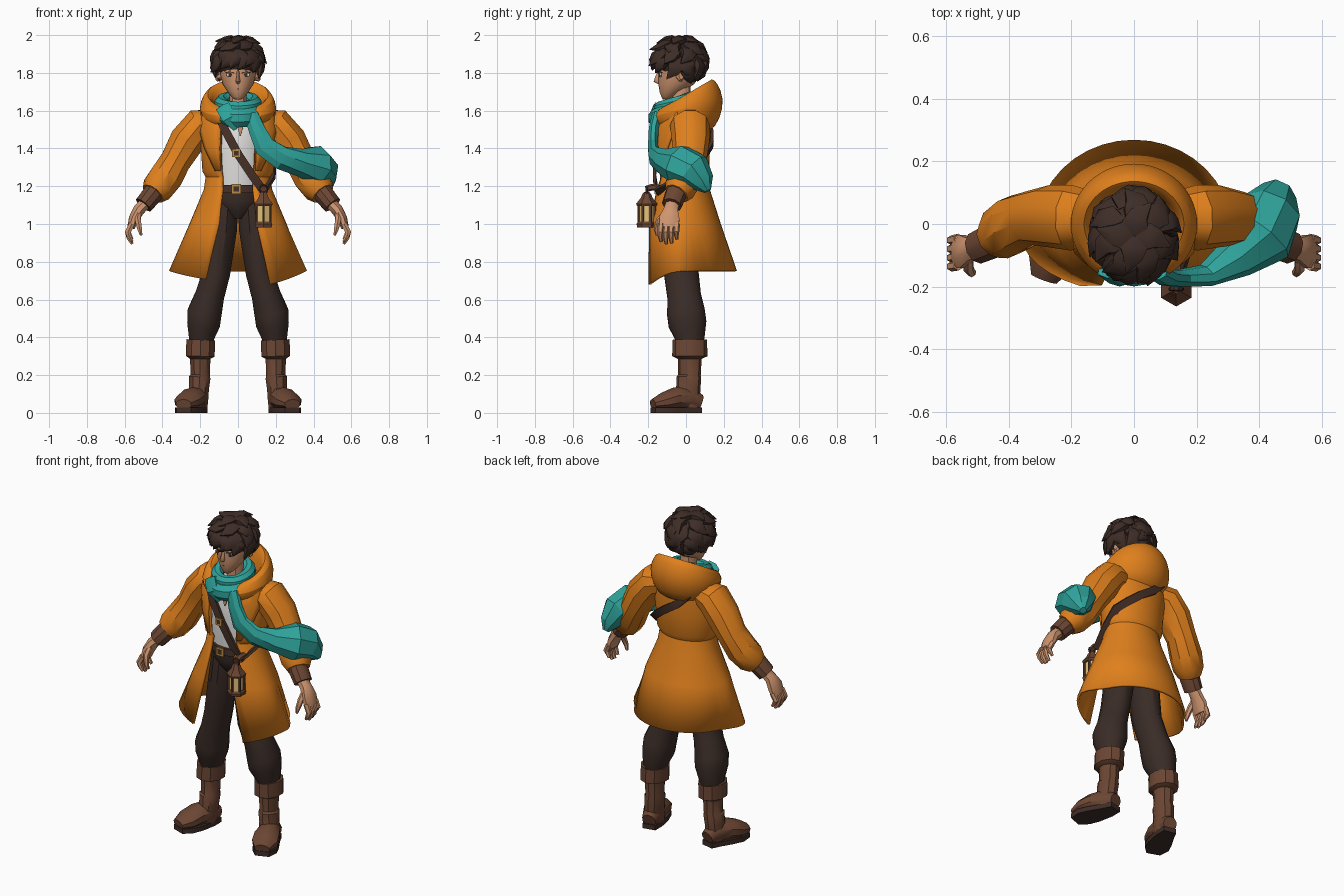
import bpy, bmesh, random
from math import sin, cos, pi, radians, asin
from mathutils import Vector

random.seed(11)
if "Cube" in bpy.data.objects:
    bpy.data.objects.remove(bpy.data.objects["Cube"])


def colour(name, *rgb):
    m = bpy.data.materials.new(name)
    m.use_nodes = True
    m.diffuse_color = (*rgb, 1)
    bsdf = m.node_tree.nodes["Principled BSDF"]
    bsdf.inputs["Base Color"].default_value = (*rgb, 1)
    bsdf.inputs["Roughness"].default_value = 0.8
    return m


ORANGE = colour("orange_cloth", .74, .215, .012)
TEAL = colour("teal_cloth", .028, .37, .33)
HAIR = colour("dark_hair", .048, .026, .02)
TROUSER = colour("dark_trousers", .042, .025, .02)
LEATHER = colour("brown_leather", .15, .062, .034)
STRAP = colour("dark_leather", .06, .03, .02)
SKIN = colour("skin", .62, .3, .16)
WHITE = colour("white_cloth", .74, .73, .71)
GOLD = colour("brass", .5, .27, .05)
GLOW = colour("lantern_glow", .85, .58, .2)


def surface(name, rows, mat, wrap=True, caps=True, loop=False, solid=0, smooth=0, angle=35):
    """Skin a list of equal rows of points."""
    bm = bmesh.new()
    grid = [[bm.verts.new(p) for p in row] for row in rows]
    n, m = len(grid), len(grid[0])
    for i in range(n if loop else n - 1):
        for j in range(m if wrap else m - 1):
            a, b = grid[i], grid[(i + 1) % n]
            k = (j + 1) % m
            bm.faces.new((a[j], a[k], b[k], b[j]))
    if wrap and caps and not loop:
        bm.faces.new(grid[0])
        bm.faces.new(grid[-1])
    bmesh.ops.recalc_face_normals(bm, faces=bm.faces)
    me = bpy.data.meshes.new(name)
    bm.to_mesh(me)
    bm.free()
    me.materials.append(mat)
    ob = bpy.data.objects.new(name, me)
    bpy.context.collection.objects.link(ob)
    if solid:
        mod = ob.modifiers.new("thickness", "SOLIDIFY")
        mod.thickness, mod.offset = solid, 0
    if smooth:
        ob.modifiers.new("smooth", "SUBSURF").levels = smooth
        ob.modifiers["smooth"].render_levels = smooth
    bpy.ops.object.select_all(action="DESELECT")
    ob.select_set(True)
    bpy.context.view_layer.objects.active = ob
    bpy.ops.object.shade_smooth_by_angle(angle=radians(angle))


def sweep(name, mat, stations, n=10, ref=(0, 1, 0), side=1, loop=False, **kw):
    """Sweep an ellipse along (x, y, z, half width, half depth along ref)."""
    pts = [Vector((s[0] * side, s[1], s[2])) for s in stations]
    last, rows = len(pts) - 1, []
    for i, (p, s) in enumerate(zip(pts, stations)):
        before = pts[i - 1] if loop or i else p
        after = pts[(i + 1) % len(pts)] if loop or i < last else p
        tan = (after - before).normalized()
        up = Vector(ref)
        up = (up - tan * up.dot(tan)).normalized()
        out = tan.cross(up)
        ang = [2 * pi * (j + .5) / n for j in range(n)]
        rows.append([p + out * s[3] * cos(a) + up * s[4] * sin(a) for a in ang])
    surface(name, rows, mat, loop=loop, **kw)


def stack(name, mat, rings, n=16, **kw):
    """Horizontal ellipses given as (z, rx, ry, cy)."""
    surface(name, [[(rx * sin(2 * pi * j / n), cy - ry * cos(2 * pi * j / n), z)
                    for j in range(n)] for z, rx, ry, cy in rings], mat, **kw)


def hoop(name, mat, cy, z, rx, ry, thick, tall, tilt=0, **kw):
    a = [2 * pi * i / 20 for i in range(20)]
    sweep(name, mat, [(rx * sin(t), cy - ry * cos(t), z - tilt * cos(t), thick, tall)
                      for t in a], ref=(0, 0, 1), loop=True, **kw)


# Coat: open-fronted shell, rows are (z, rx, front ry, back ry, cy, half gap)
COAT = [(1.625, .12, .08, .08, 0, .07), (1.59, .19, .115, .115, 0, .075), (1.5, .2, .145, .135, -.01, .085),
        (1.4, .19, .145, .135, -.015, .09), (1.28, .182, .135, .135, -.02, .085),
        (1.25, .165, .122, .122, -.02, .08), (1.18, .175, .145, .14, -.02, .08),
        (1.0, .25, .185, .197, -.02, .1), (.75, .36, .195, .283, -.02, .17)]


def coat_row(row, frac0, frac1, n, grow=0):
    z, rx, front, back, cy, gap = row
    t0 = asin(gap / rx)
    pts = []
    for j in range(n):
        t = t0 + (2 * pi - 2 * t0) * (frac0 + (frac1 - frac0) * j / (n - 1))
        ry = front if cos(t) > 0 else back
        dip = (.09 if t < pi else .055) * max(0, cos(t)) ** 2 if z < .8 else 0
        pinch = 1 - .15 * min(1, max(0, -2.5 * cos(t))) if z < .8 else 1
        pts.append(((rx + grow) * sin(t) * pinch, cy - (ry + grow) * cos(t), z - dip))
    return pts


surface("coat", [coat_row(r, 0, 1, 33) for r in COAT], ORANGE, wrap=False, solid=.014)
for label, flip in (("left", 0), ("right", 1)):
    rows = []
    for row, w in zip(COAT[:5], (.1, .15, .15, .1, .03)):
        rows.append(coat_row(row, abs(flip - w), flip, 5, .014))
    surface(label + "_lapel", rows, ORANGE, wrap=False, solid=.012)

# Hood lying behind the neck
hood = []
for i in range(25):
    t = radians(-155 + 310 * i / 24)
    back = (1 + cos(t)) / 2
    rim, f = 1.61 + .165 * back, .4 + .6 * back
    profile = [(.1, .07, 1.56), (.14, .115, rim - .03 * f), (.16, .135, rim), (.187, .168, rim - .025 * f),
               (.21, .203, rim - .11 * f), (.195, .187, rim - .21 * f), (.14, .125, rim - .31 * f)]
    hood.append([(rx * sin(t), ry * cos(t), z) for rx, ry, z in profile])
surface("hood", hood, ORANGE, smooth=1)

# Shirt, open collar, hips, belt
stack("shirt", WHITE, [(1.62, .08, .07, -.02), (1.56, .15, .105, -.02), (1.4, .15, .13, -.015),
                       (1.17, .14, .115, -.02)])
sweep("open_collar", SKIN, [(.012, -.138, 1.55, .03, .01), (.012, -.147, 1.47, .004, .004)], n=6)
stack("hips", TROUSER, [(1.19, .138, .118, -.02), (1.12, .145, .122, -.015), (1.07, .1, .11, -.01),
                        (1.03, .05, .08, -.01)])
hoop("belt", STRAP, -.02, 1.185, .142, .125, .012, .03, n=4)
for name, x, y, z, w in (("belt_buckle", -.01, -.157, 1.185, .036), ("strap_buckle", -.01, -.168, 1.375, .03)):
    sweep(name, GOLD, [(x, y, z, w, w), (x, y - .009, z, w, w)], n=4, ref=(0, 0, 1))
    sweep(name + "_centre", STRAP, [(x, y - .008, z, w * .55, w * .55), (x, y - .011, z, w * .55, w * .55)],
          n=4, ref=(0, 0, 1))

# Shoulder strap around the torso
strap = [(-.11, -.125, 1.6), (-.07, -.155, 1.5), (0, -.162, 1.37), (.08, -.167, 1.25), (.14, -.155, 1.17),
         (.175, -.04, 1.24), (.18, .06, 1.32), (.125, .105, 1.37), (.06, .137, 1.42), (-.03, .137, 1.48),
         (-.1, .12, 1.55), (-.12, 0, 1.61)]
sweep("shoulder_strap", STRAP, [(*p, .012, .032) for p in strap], n=4, ref=(.85, 0, .5), loop=True)

# Scarf: two neck rolls, a fold and the blown tail
hoop("scarf_lower_roll", TEAL, -.058, 1.59, .096, .1, .045, .052, tilt=.03, n=8)
hoop("scarf_upper_roll", TEAL, -.045, 1.638, .09, .09, .036, .04, tilt=.028, n=8)
sweep("scarf_fold", TEAL, [(-.08, -.15, 1.62, .045, .025), (-.045, -.18, 1.56, .045, .02),
                           (-.015, -.165, 1.5, .012, .01)], n=6)
sweep("scarf_tail", TEAL, [(.07, -.15, 1.58, .03, .04), (.1, -.17, 1.5, .028, .047), (.14, -.175, 1.41, .028, .06),
                           (.23, -.165, 1.35, .035, .066), (.33, -.105, 1.325, .07, .075),
                           (.41, -.035, 1.315, .115, .1), (.44, .04, 1.28, .105, .095),
                           (.46, .09, 1.22, .065, .06), (.47, .115, 1.175, .02, .02)],
      n=8, ref=(1, 0, 1), angle=25)

for label, s in (("left", 1), ("right", -1)):
    # Arms and hands
    sweep(label + "_sleeve", ORANGE, [(.12, .02, 1.54, .07, .08), (.2, .02, 1.525, .095, .105),
                                      (.27, .025, 1.44, .098, .1), (.33, .02, 1.335, .085, .088),
                                      (.38, 0, 1.25, .092, .094), (.425, -.03, 1.19, .087, .087),
                                      (.45, -.05, 1.16, .066, .066)], side=s)
    sweep(label + "_cuff", LEATHER, [(.43, -.04, 1.19, .05, .05), (.455, -.055, 1.155, .056, .058),
                                     (.5, -.075, 1.1, .052, .054)], side=s)
    sweep(label + "_palm", SKIN, [(.475, -.065, 1.125, .032, .037), (.525, -.08, 1.075, .034, .04),
                                  (.55, -.088, 1.03, .03, .058), (.567, -.09, .98, .022, .054)], n=8, side=s)
    for i in range(4):
        y, drop = -.132 + .028 * i, (.012, 0, .004, .025)[i]
        sweep(f"{label}_finger_{i + 1}", SKIN, [(.562, y, 1.0, .018, .017), (.584, y - .004, .955, .017, .016),
                                                (.577, y - .004, .925 + drop, .014, .014),
                                                (.56, y, .895 + drop, .008, .009)], n=6, side=s)
    sweep(label + "_thumb", SKIN, [(.53, -.1, 1.06, .018, .02), (.53, -.142, 1.02, .018, .018),
                                   (.52, -.157, .97, .014, .014), (.512, -.153, .94, .007, .007)], n=6, side=s)
    # Legs and boots
    sweep(label + "_trouser_leg", TROUSER, [(.07, -.01, 1.13, .075, .1), (.083, -.02, .97, .08, .1),
                                            (.115, -.025, .74, .076, .095), (.15, -.01, .62, .08, .092),
                                            (.177, 0, .53, .094, .104), (.182, .008, .47, .09, .104),
                                            (.193, .02, .4, .07, .082), (.195, .02, .34, .062, .07)], n=12, side=s)
    sweep(label + "_boot_cuff", LEATHER, [(.197, .02, .375, .07, .082), (.197, .02, .387, .08, .092),
                                          (.2, .02, .3, .08, .093), (.2, .02, .285, .055, .062)], n=10, side=s)
    sweep(label + "_boot_shaft", LEATHER, [(.2, .02, .31, .058, .064), (.2, .018, .2, .053, .06),
                                           (.203, .015, .185, .06, .066), (.207, .012, .13, .056, .064),
                                           (.212, .005, .08, .058, .07), (.212, .005, .02, .052, .068)], n=10, side=s)
    foot = [(.2, .078, .055, .042, .04), (.212, .02, .075, .058, .068), (.242, -.06, .073, .074, .062),
            (.268, -.12, .058, .076, .05), (.288, -.175, .045, .045, .028)]
    sweep(label + "_boot_foot", LEATHER, foot, ref=(0, 0, 1), side=s)
    sweep(label + "_boot_sole", HAIR, [(x, y, .015, w * 1.3, .021) for x, y, z, w, h in foot],
          n=4, ref=(0, 0, 1), side=s)
    # Face details
    sweep(label + "_ear", SKIN, [(.085, -.035, 1.782, .02, .02), (.102, -.03, 1.784, .032, .02),
                                 (.112, -.025, 1.787, .024, .013)], n=8, side=s)
    for part, mat, y, w, h in (("eye_white", WHITE, -.139, .021, .012), ("iris", HAIR, -.142, .01, .012)):
        sweep(f"{label}_{part}", mat, [(.042, y + .009, 1.79, w, h), (.042, y, 1.79, w, h)],
              n=10, ref=(0, 0, 1), side=s)
    for part, z, h in (("upper_lid", 1.803, .003), ("eyebrow", 1.83, .005)):
        sweep(f"{label}_{part}", HAIR, [(.022, -.147, z - .003, .004, h), (.045, -.141, z + .003, .004, h),
                                        (.066, -.127, z - .002, .004, h * .5)], n=4, ref=(0, 0, 1), side=s)

# Head, nose, mouth, neck
stack("head", SKIN, [(1.66, .018, .018, -.105), (1.672, .034, .034, -.096), (1.7, .056, .06, -.08),
                     (1.74, .082, .094, -.052), (1.79, .096, .113, -.034), (1.85, .1, .118, -.03),
                     (1.92, .08, .09, -.03), (1.95, .04, .05, -.03)], n=20, angle=60)
sweep("nose", SKIN, [(0, -.138, 1.815, .008, .008), (0, -.15, 1.775, .01, .014),
                     (0, -.156, 1.757, .014, .016), (0, -.143, 1.747, .01, .008)], n=6, angle=60)
sweep("mouth", LEATHER, [(-.022, -.13, 1.716, .005, .003), (0, -.14, 1.714, .005, .004),
                         (.022, -.13, 1.716, .005, .003)], n=4, ref=(0, 0, 1))
sweep("neck", SKIN, [(0, -.02, 1.56, .06, .055), (0, -.025, 1.65, .048, .05), (0, -.03, 1.74, .05, .055)])


# Hair: a cap covered by large pointed locks flowing from the crown
def scalp(th, az, k=1):
    return (.116 * k * sin(th) * sin(az), -.035 - .124 * k * sin(th) * cos(az), 1.862 + .112 * k * cos(th))


surface("hair_cap", [[scalp(pi * i / 10, 2 * pi * j / 16) for j in range(16)]
                     for i in [.1] + list(range(1, 10))], HAIR, angle=60)
for ring, (tilt, count) in enumerate(((18, 4), (46, 7), (72, 9), (98, 11), (118, 10))):
    for i in range(count):
        az = 2 * pi * (i + .5 * (ring % 2)) / count + random.uniform(-.15, .15)
        if ring == 4 and cos(az) > -.1:
            continue
        th = radians(min(tilt, 82 + 22 * (1 - cos(az))) + random.uniform(-6, 6))
        twist = random.choice((-.4, -.2, .35))
        reach = random.uniform(1.22, 1.42) - .1 * (ring == 4)
        steps = ((-.4, .9, 0, .034, .015), (0, 1.04, 0, .05, .028), (.22, 1.14, .35, .036, .022),
                 (random.uniform(.42, .55), reach, 1, .002, .002))
        centre = Vector(scalp(th, az)) - Vector((0, -.035, 1.862))
        sweep(f"hair_lock_{ring}_{i}", HAIR,
              [(*scalp(th + dt, az + twist * q, k), w, d) for dt, k, q, w, d in steps],
              n=6, ref=centre.normalized(), angle=60)

# Hip lantern
LX, LY = .135, -.208


def turned(name, mat, steps, x=LX, y=LY):
    sweep(name, mat, [(x, y, z, r, r) for z, r in steps], n=6)


turned("lantern_base", LEATHER, [(.982, .05), (1.0, .054), (1.012, .046)])
turned("lantern_glass", GLOW, [(1.005, .041), (1.1, .041)])
turned("lantern_roof", LEATHER, [(1.095, .052), (1.107, .056), (1.14, .03), (1.155, .025), (1.17, .014)])
for i in range(6):
    a = 2 * pi * (i + .5) / 6
    turned(f"lantern_post_{i + 1}", LEATHER, [(1.0, .007), (1.1, .007)], LX + .043 * cos(a), LY + .043 * sin(a))
sweep("lantern_ring", STRAP, [(LX + .02 * cos(i * pi / 5), LY, 1.18 + .02 * sin(i * pi / 5), .006, .006)
                              for i in range(10)], n=6, loop=True)
sweep("lantern_hanger", LEATHER, [(LX, LY - .005, 1.185, .018, .016), (LX, -.18, 1.195, .022, .018),
                                  (LX - .005, -.13, 1.19, .02, .016)], n=6, ref=(0, 0, 1))
